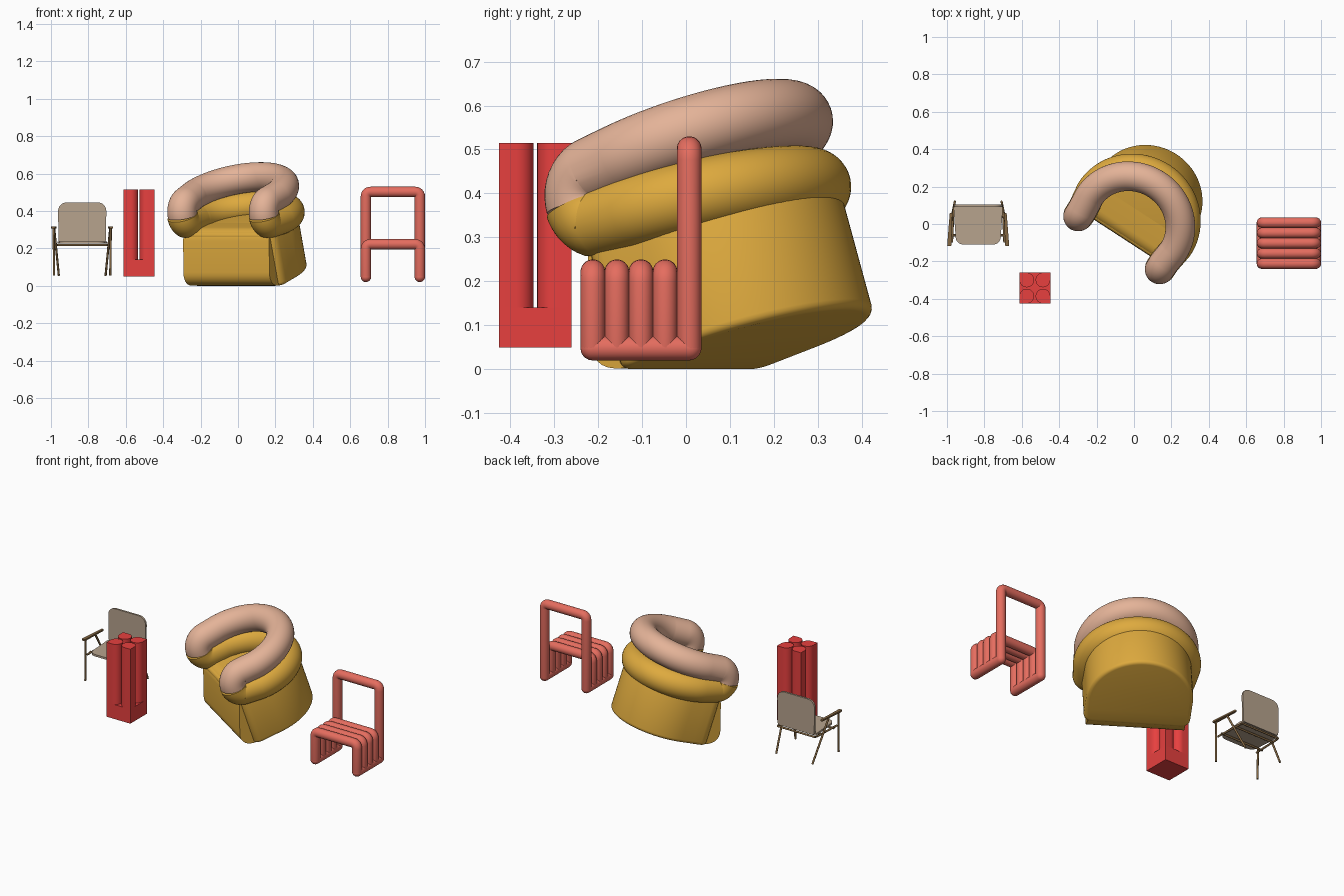
import bpy, bmesh, math
from mathutils import Vector as V, Matrix as M

if "Cube" in bpy.data.objects:
    bpy.data.objects.remove(bpy.data.objects["Cube"])


def material(name, rgb):
    m = bpy.data.materials.new(name)
    lin = [((c / 255 + 0.055) / 1.055) ** 2.4 for c in rgb]
    m.diffuse_color = (*lin, 1)
    m.use_nodes = True
    m.node_tree.nodes["Principled BSDF"].inputs["Base Color"].default_value = m.diffuse_color
    return m


GOLD = material("gold", (222, 170, 62))
TAN = material("tan", (228, 179, 152))
CORAL = material("coral", (229, 109, 95))
RED = material("red", (234, 65, 64))
TAUPE = material("taupe", (183, 163, 141))
WOOD = material("brown wood", (132, 103, 66))


def finish(bm, name, mat, angle=40, bevel=0):
    bmesh.ops.recalc_face_normals(bm, faces=bm.faces[:])
    if bevel:
        rim = [e for e in bm.edges if e.calc_face_angle(0) > math.radians(50)]
        bmesh.ops.bevel(bm, geom=rim, offset=bevel, segments=4, profile=0.5, affect='EDGES')
    me = bpy.data.meshes.new(name)
    bm.to_mesh(me)
    bm.free()
    me.materials.append(mat)
    me.shade_smooth()
    me.set_sharp_from_angle(angle=math.radians(angle))
    ob = bpy.data.objects.new(name, me)
    bpy.context.collection.objects.link(ob)
    return ob


def fillet(pts, radii, closed=False, n=6):
    """Round the corners of a polyline."""
    pts = [V(p) for p in pts]
    out = []
    for i, p in enumerate(pts):
        r = radii[i]
        if r == 0 or (not closed and i in (0, len(pts) - 1)):
            out.append(p)
            continue
        a = p + (pts[i - 1] - p).normalized() * r
        c = p + (pts[(i + 1) % len(pts)] - p).normalized() * r
        for k in range(n + 1):
            t = k / n
            w = 0.83 * 2 * t * (1 - t)
            s = (1 - t) ** 2 + t * t + w
            out.append((a * (1 - t) ** 2 + p * w + c * t * t) / s)
    return out


def tube(name, pts, r, mat, sides=24, round_ends=True):
    """Sweep a circle along a path, with domed or flat ends."""
    pts = [V(p) for p in pts]
    tang = [(pts[min(i + 1, len(pts) - 1)] - pts[max(i - 1, 0)]).normalized() for i in range(len(pts))]
    stations = [(p, t, r) for p, t in zip(pts, tang)]
    if round_ends:
        dome = [(math.sin(a), math.cos(a)) for a in [math.radians(d) for d in (18, 36, 54, 70, 84)]]
        head = [(pts[0] - tang[0] * r * s, tang[0], r * c) for s, c in reversed(dome)]
        tail = [(pts[-1] + tang[-1] * r * s, tang[-1], r * c) for s, c in dome]
        stations = head + stations + tail
    bm = bmesh.new()
    nrm = tang[0].orthogonal().normalized()
    rings = []
    for p, t, rad in stations:
        nrm = (nrm - t * nrm.dot(t)).normalized()
        b = t.cross(nrm)
        rings.append([bm.verts.new(p + (nrm * math.cos(a) + b * math.sin(a)) * rad)
                      for a in [2 * math.pi * k / sides for k in range(sides)]])
    for A, B in zip(rings, rings[1:]):
        for k in range(sides):
            bm.faces.new((A[k], A[(k + 1) % sides], B[(k + 1) % sides], B[k]))
    bm.faces.new(rings[0])
    bm.faces.new(rings[-1])
    return finish(bm, name, mat)


def plate(name, outline, thick, mat, mtx, bevel=0):
    """Extrude a flat outline along local z."""
    bm = bmesh.new()
    lo = [bm.verts.new(mtx @ V((p[0], p[1], 0))) for p in outline]
    hi = [bm.verts.new(mtx @ V((p[0], p[1], thick))) for p in outline]
    bm.faces.new(lo)
    bm.faces.new(hi)
    for i in range(len(lo)):
        j = (i + 1) % len(lo)
        bm.faces.new((lo[i], lo[j], hi[j], hi[i]))
    return finish(bm, name, mat, bevel=bevel)


# --- Big lounge chair: tilted D-shaped base with a rounded front
TURN = M.Translation((-0.015, 0, 0)) @ M.Rotation(math.radians(-33), 4, 'Z')
R = 0.298
arc = [V((R * math.cos(a), 0.175 + R * math.sin(a), 0)) for a in [math.pi * k / 40 for k in range(41)]]
front = fillet([(-R, 0.1, 0), (-R, 0, 0), (R, 0, 0), (R, 0.1, 0)], [0, 0.05, 0.05, 0])
plate("lounge_base", arc + front, 0.30, GOLD,
      M.Translation((0, 0, -0.005)) @ TURN @ M.Rotation(math.radians(18), 4, 'X'), bevel=0.02)
nose = fillet([(0.12, 0.05, 0), (0.01, 0.002, 0), (-0.085, 0.002, 0), (-0.09, 0.30, 0), (0.12, 0.345, 0)],
              [0, 0.015, 0.07, 0.06, 0], True)
AXES = M(((0, 0, 1, -0.274), (1, 0, 0, 0), (0, 1, 0, 0), (0, 0, 0, 1)))
plate("lounge_front", nose, 0.548, GOLD, TURN @ AXES)

# --- Bolster: a U-shaped roll folded over at its ends, tan above and gold below
BEND_Y, BEND_Z, BEND_R, SPLIT = -0.06, 0.395, 0.061, 201


def bolster(name, mat, r, centre, wide, deep, z_end, z_back, a0, a1):
    back = centre + deep
    arc = [(wide * math.cos(a), centre + deep * math.sin(a)) for a in [math.pi * k / 40 for k in range(41)]]
    half = [(x, y, z_end + (z_back - z_end) * (y - BEND_Y) / (back - BEND_Y)) for x, y in arc]
    ang = [math.radians(a0 + (a1 - a0) * k / 10) for k in range(11)]
    fold = [(BEND_Y + BEND_R * math.cos(a), BEND_Z + BEND_R * math.sin(a)) for a in ang]
    path = [(0.26, y, z) for y, z in reversed(fold)] + half + [(-0.26, y, z) for y, z in fold]
    tube(name, [TURN @ V(p) for p in path], r, mat, sides=40, round_ends=False)


bolster("lower_bolster", GOLD, 0.082, 0.035, 0.275, 0.26, 0.335, 0.427, 260, SPLIT)
bolster("upper_bolster", TAN, 0.079, 0.0, 0.268, 0.25, 0.459, 0.582, 110, SPLIT)

# --- Red column chair: block with four columns, each square at its outer corner
cx, cy = -0.53, -0.3425
bm = bmesh.new()
bmesh.ops.create_cube(bm, size=1, matrix=M.Translation((cx, cy, 0.095)) @ M.Diagonal((0.165, 0.165, 0.09, 1)))
finish(bm, "column_base", RED)
C = 0.0392
round_part = [(C * math.cos(a), C * math.sin(a)) for a in [math.radians(90 + 9 * k) for k in range(31)]]
for k in range(4):
    plate("column", round_part + [(C, C)], 0.385, RED,
          M.Translation((cx, cy, 0.13)) @ M.Rotation(k * math.pi / 2, 4, 'Z') @ M.Translation((0.0433, 0.0433, 0)))

# --- Coral tube chair: five hoops on two floor rails
XL, XR, T = 0.684, 0.972, 0.028
for i in range(5):
    y = -0.212 + i * 0.0548
    top = 0.502 if i == 4 else 0.222
    tube("back_hoop" if i == 4 else "seat_hoop",
         fillet([(XL, y, 0.05), (XL, y, top), (XR, y, top), (XR, y, 0.05)], [0, 0.025, 0.025, 0]), T, CORAL)
for x in (XL, XR):
    tube("floor_rail", [(x, -0.212, 0.048), (x, 0.007, 0.048)], T, CORAL)

# --- Small armchair: thin shell seat and back on a slim wooden frame
AX = -0.833
seat = fillet([(-0.132, 0.095, 0), (-0.118, -0.11, 0), (0.118, -0.11, 0), (0.132, 0.095, 0)],
              [0.01, 0.04, 0.04, 0.01], True)
plate("shell_seat", seat, 0.012, TAUPE, M.Translation((AX, 0, 0.226)))
back = fillet([(-0.126, 0, 0), (0.126, 0, 0), (0.13, 0.215, 0), (-0.13, 0.215, 0)],
              [0.015, 0.015, 0.05, 0.05], True)
plate("shell_back", back, 0.012, TAUPE,
      M.Translation((AX, 0.104, 0.231)) @ M.Rotation(math.radians(90), 4, 'X'))
for s in (-1, 1):
    tube("front_leg", [(AX + s * 0.15, -0.105, 0.055), (AX + s * 0.153, -0.1, 0.31)], 0.006, WOOD, 12, False)
    tube("rear_leg", [(AX + s * 0.125, 0.12, 0.055), (AX + s * 0.15, -0.01, 0.31)], 0.006, WOOD, 12, False)
    arm = fillet([(s * 0.144, -0.118, 0), (s * 0.166, -0.118, 0), (s * 0.152, 0.06, 0), (s * 0.138, 0.06, 0)],
                 [0.006] * 4, True)
    plate("armrest", arm, 0.01, WOOD, M.Translation((AX, 0, 0.306)))
    tube("side_rail", [(AX + s * 0.14, -0.1, 0.218), (AX + s * 0.132, 0.09, 0.218)], 0.006, WOOD, 12, False)
for y, h in ((-0.06, 0.148), (0.045, 0.14), (0.098, 0.132)):
    tube("cross_rail", [(AX - h, y, 0.218), (AX + h, y, 0.218)], 0.006, WOOD, 12, False)
